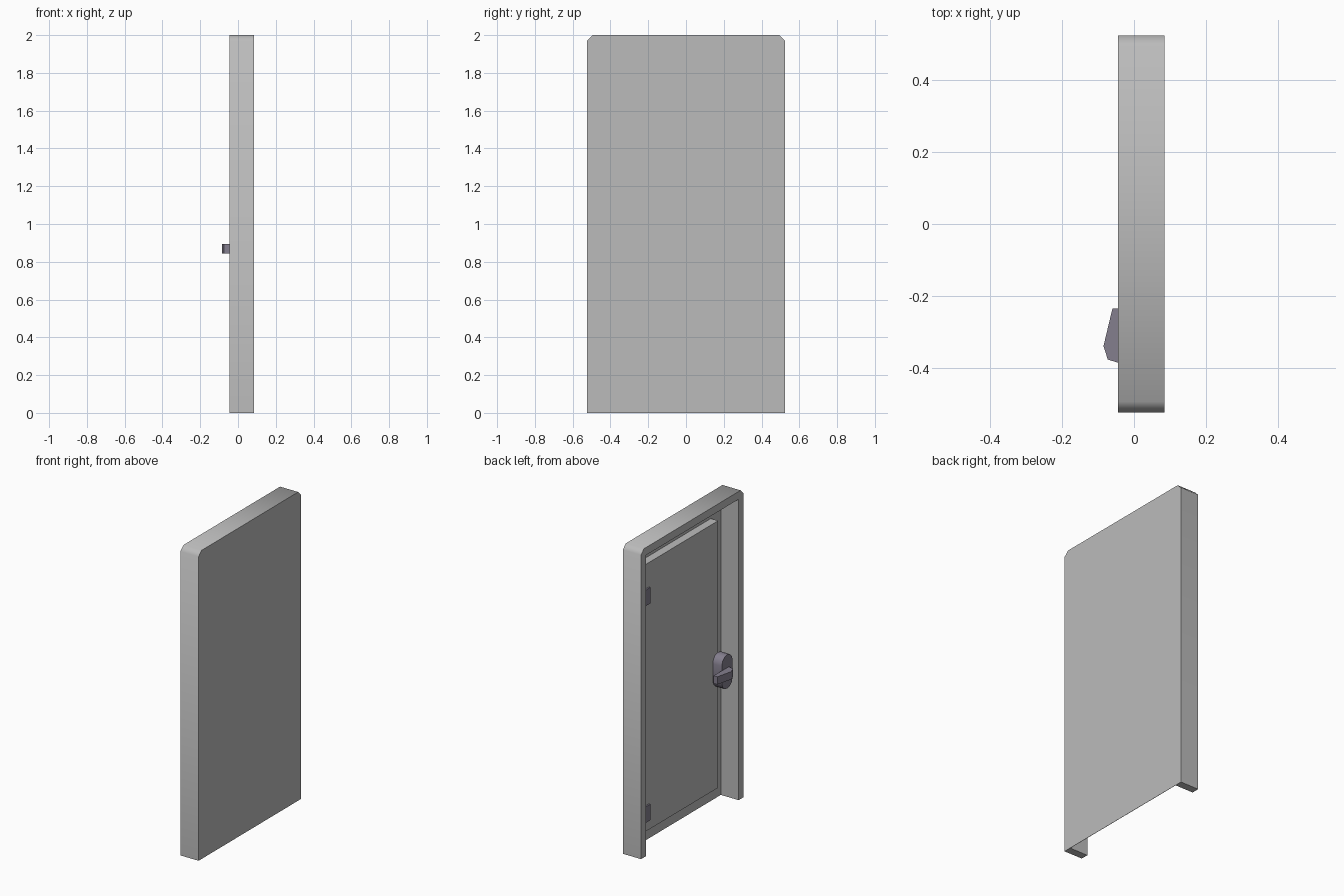
import bpy, bmesh, math
from mathutils import Vector

cube = bpy.data.objects.get("Cube")
if cube:
    bpy.data.objects.remove(cube, do_unlink=True)


def material(name, color):
    mat = bpy.data.materials.new(name)
    mat.use_nodes = True
    mat.diffuse_color = (*color, 1)
    bsdf = next(n for n in mat.node_tree.nodes if n.type == 'BSDF_PRINCIPLED')
    bsdf.inputs["Base Color"].default_value = (*color, 1)
    return mat


grey = material("painted_grey", (0.50, 0.50, 0.50))
metal = material("purple_grey_metal", (0.23, 0.21, 0.27))


def extrude(name, points, offset, mat, smooth=False):
    """Fill a closed 3D outline and extrude it along the offset vector."""
    bm = bmesh.new()
    face = bm.faces.new([bm.verts.new(p) for p in points])
    result = bmesh.ops.extrude_face_region(bm, geom=[face], use_keep_orig=True)
    moved = [g for g in result["geom"] if isinstance(g, bmesh.types.BMVert)]
    bmesh.ops.translate(bm, verts=moved, vec=Vector(offset))
    bmesh.ops.recalc_face_normals(bm, faces=bm.faces)
    mesh = bpy.data.meshes.new(name)
    bm.to_mesh(mesh)
    bm.free()
    mesh.materials.append(mat)
    obj = bpy.data.objects.new(name, mesh)
    bpy.context.collection.objects.link(obj)
    if smooth:
        bpy.ops.object.select_all(action='DESELECT')
        obj.select_set(True)
        bpy.context.view_layer.objects.active = obj
        bpy.ops.object.shade_smooth_by_angle(angle=math.radians(60))
    return obj


def slab(name, outline, x0, x1, mat, smooth=False):
    """Extrude a (y, z) outline from x0 to x1."""
    return extrude(name, [(x0, y, z) for y, z in outline], (x1 - x0, 0, 0), mat, smooth)


def box(name, x, y, z, mat):
    outline = [(y[0], z[0]), (y[1], z[0]), (y[1], z[1]), (y[0], z[1])]
    return slab(name, outline, x[0], x[1], mat)


# Outer shape: upright sheet with clipped top corners
half, height, clip, wall = 0.525, 2.0, 0.03, 0.05
front, back, sheet = -0.045, 0.085, 0.002
outer = [(half, 0), (half, height - clip), (half - clip, height),
         (clip - half, height), (-half, height - clip), (-half, 0)]
inner_y = half - wall
inner = [(-inner_y, 0), (-inner_y, height - wall),
         (inner_y, height - wall), (inner_y, 0)]

slab("back_panel", outer, back - sheet, back, grey, smooth=True)
slab("door_frame", outer + inner, front, back - sheet, grey, smooth=True)

# Door leaf standing proud of the back panel
leaf_front, leaf_half = 0.03, 0.372
box("door_leaf", (leaf_front, back - sheet), (-leaf_half, leaf_half), (0.1, 1.83), grey)

# Hinges wrapping the leaf's edge
for label, z in (("lower", 0.215), ("upper", 1.62)):
    box(label + "_hinge", (0.02, 0.07), (0.337, 0.4), (z - 0.052, z + 0.052), metal)

# Latch housing: rounded upright body
latch_y, latch_z, radius, reach = -0.372, 0.87, 0.055, 0.055
steps = 6
capsule = []
for side in (0, 1):
    shift = reach if side == 0 else -reach
    for i in range(steps + 1):
        a = math.pi * (side + i / steps)
        capsule.append((latch_y + radius * math.cos(a),
                        latch_z + shift + radius * math.sin(a)))
slab("latch_housing", capsule, -0.035, leaf_front, metal, smooth=True)

# Latch lever: tapered grip across the housing
grip = [(-0.033, -0.235), (-0.06, -0.235), (-0.085, -0.34),
        (-0.073, -0.378), (-0.033, -0.39)]
extrude("latch_lever", [(x, y, latch_z - 0.025) for x, y in grip], (0, 0, 0.05), metal)
